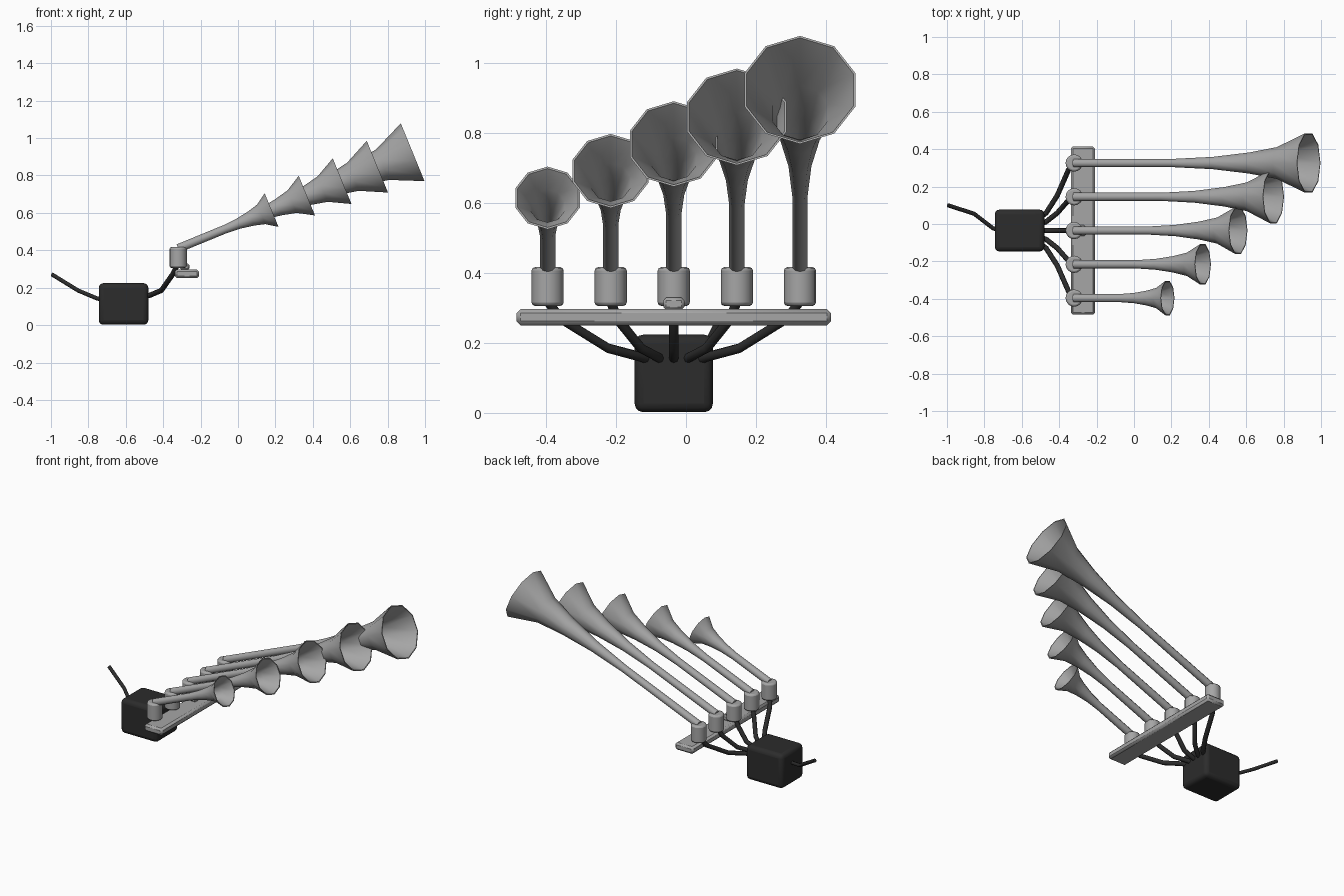
import bpy, bmesh, math
from mathutils import Matrix

cube = bpy.data.objects.get("Cube")
if cube:
    bpy.data.objects.remove(cube, do_unlink=True)


def material(name, value):
    m = bpy.data.materials.new(name)
    m.use_nodes = True
    colour = (value, value, value, 1)
    m.diffuse_color = colour
    m.node_tree.nodes["Principled BSDF"].inputs["Base Color"].default_value = colour
    return m


METAL = material("grey metal", 0.38)
BLACK = material("black rubber", 0.025)


def finish(name, bm, mat, smooth=40):
    bmesh.ops.recalc_face_normals(bm, faces=bm.faces)
    mesh = bpy.data.meshes.new(name)
    bm.to_mesh(mesh)
    bm.free()
    mesh.materials.append(mat)
    ob = bpy.data.objects.new(name, mesh)
    bpy.context.collection.objects.link(ob)
    bpy.ops.object.select_all(action='DESELECT')
    bpy.context.view_layer.objects.active = ob
    ob.select_set(True)
    bpy.ops.object.shade_smooth_by_angle(angle=math.radians(smooth))
    return ob


def bevel(ob, width, segments):
    mod = ob.modifiers.new("bevel", 'BEVEL')
    mod.width = width
    mod.segments = segments
    mod.limit_method = 'ANGLE'


def box(name, centre, size, mat, width, segments=2):
    bm = bmesh.new()
    bmesh.ops.create_cube(bm, size=1, matrix=Matrix.Translation(centre) @ Matrix.Diagonal((*size, 1)))
    bevel(finish(name, bm, mat), width, segments)


def lathe(name, profile, sides, matrix, mat):
    # Spin a (radius, height) outline and cap both ends
    bm = bmesh.new()
    rings = []
    for r, h in profile:
        rings.append([bm.verts.new((r * math.cos(i * math.tau / sides),
                                    r * math.sin(i * math.tau / sides), h))
                      for i in range(sides)])
    for a, b in zip(rings, rings[1:]):
        for i in range(sides):
            j = (i + 1) % sides
            bm.faces.new((a[i], a[j], b[j], b[i]))
    bm.faces.new(rings[0])
    bm.faces.new(rings[-1])
    bm.transform(matrix)
    return finish(name, bm, mat)


def hose(name, points, radius):
    curve = bpy.data.curves.new(name, 'CURVE')
    curve.dimensions = '3D'
    curve.bevel_depth = radius
    curve.bevel_resolution = 2
    curve.use_fill_caps = True
    spline = curve.splines.new('POLY')
    spline.points.add(len(points) - 1)
    for p, co in zip(spline.points, points):
        p.co = (*co, 1)
    curve.materials.append(BLACK)
    ob = bpy.data.objects.new(name, curve)
    bpy.context.collection.objects.link(ob)


# Compressor and mounting bar
MID = -0.035
box("compressor", (-0.612, MID, 0.113), (0.265, 0.224, 0.222), BLACK, 0.025, 3)
box("mounting_bar", (-0.273, MID, 0.274), (0.13, 0.9, 0.047), METAL, 0.012, 1)
box("centre_clamp", (-0.285, MID, 0.312), (0.05, 0.06, 0.035), METAL, 0.008, 1)

# Five horns, each with its base and air hose
FLARE = [(0, 0), (0.3, 0.08), (0.57, 0.25), (0.78, 0.46), (1, 1)]
TUBE, WALL = 0.023, 0.006
for k in range(5):
    offset = (k - 2) * 0.1805
    y = MID + offset
    length = 0.54 + k * 0.2038
    mouth = 0.097 + k * 0.0175
    start = 0.5 - k * 0.02
    outer = [(TUBE + (mouth - TUBE) * s, length * (start + (1 - start) * u)) for u, s in FLARE]
    inner = [(r - WALL, h) for r, h in reversed(outer)]
    matrix = Matrix.Translation((-0.32, y, 0.41)) @ Matrix.Rotation(math.radians(67.7), 4, 'Y')
    lathe(f"horn_{k + 1}", [(TUBE, 0)] + outer + inner, 10, matrix, METAL)

    base = lathe(f"horn_base_{k + 1}", [(0.046, 0.306), (0.046, 0.417)], 16,
                 Matrix.Translation((-0.32, y, 0)), METAL)
    bevel(base, 0.01, 2)

    hose(f"air_hose_{k + 1}", [(-0.51, MID + offset * 0.18, 0.15),
                               (-0.47, MID + offset * 0.26, 0.16),
                               (-0.41, MID + offset * 0.52, 0.185),
                               (-0.35, MID + offset * 0.9, 0.27),
                               (-0.325, y, 0.32)], 0.014)

# Supply hose at the back of the compressor
hose("supply_hose", [(-0.72, -0.035, 0.135), (-0.755, -0.022, 0.143),
                     (-0.855, 0.055, 0.185), (-0.995, 0.1, 0.271)], 0.011)
